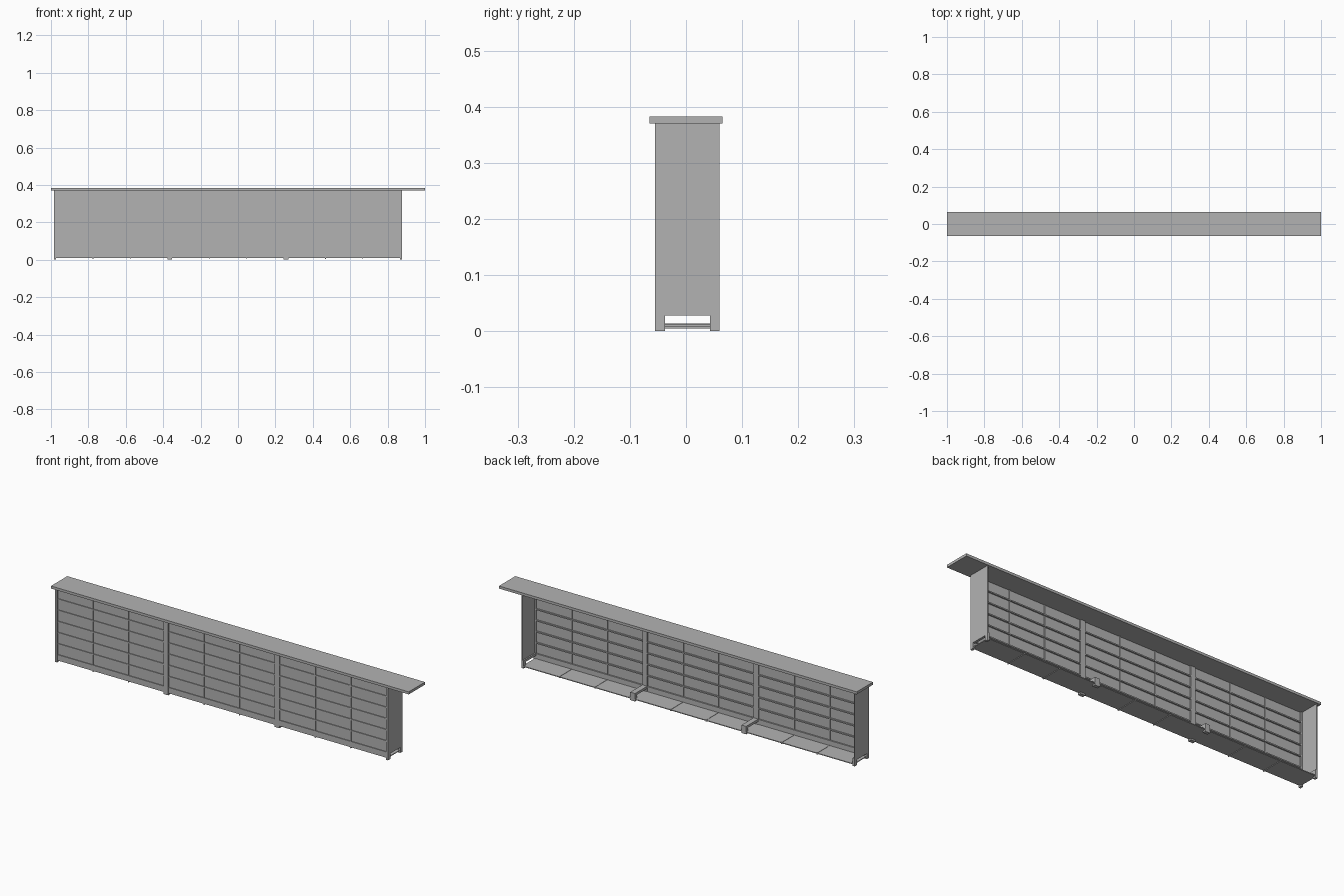
import bpy
import bmesh

cube = bpy.data.objects.get("Cube")
if cube:
    bpy.data.objects.remove(cube, do_unlink=True)

grey = bpy.data.materials.new("plain_grey")
grey.use_nodes = True
color = (0.45, 0.45, 0.45, 1)
grey.diffuse_color = color
grey.node_tree.nodes["Principled BSDF"].inputs["Base Color"].default_value = color


def finish(name, bm):
    bmesh.ops.recalc_face_normals(bm, faces=bm.faces)
    mesh = bpy.data.meshes.new(name)
    bm.to_mesh(mesh)
    bm.free()
    mesh.materials.append(grey)
    obj = bpy.data.objects.new(name, mesh)
    bpy.context.collection.objects.link(obj)
    return obj


def box(name, x, y, z):
    """Box from (min, max) pairs."""
    bm = bmesh.new()
    bmesh.ops.create_cube(bm, size=1)
    for v in bm.verts:
        for axis, (low, high) in enumerate((x, y, z)):
            v.co[axis] = high if v.co[axis] > 0 else low
    return finish(name, bm)


def side_profile(name, x, points):
    """Extrude a (y, z) outline across the x range."""
    bm = bmesh.new()
    face = bm.faces.new([bm.verts.new((x[0], y, z)) for y, z in points])
    extruded = bmesh.ops.extrude_face_region(bm, geom=[face])["geom"]
    moved = [v for v in extruded if isinstance(v, bmesh.types.BMVert)]
    bmesh.ops.translate(bm, verts=moved, vec=(x[1] - x[0], 0, 0))
    return finish(name, bm)


FRONT, BACK, TOP = -0.055, 0.06, 0.37
NOTCH_FRONT, NOTCH_BACK, NOTCH_TOP = -0.037, 0.043, 0.028
BAR_TOP = 0.04
notch = [(NOTCH_BACK, 0), (NOTCH_BACK, NOTCH_TOP),
         (NOTCH_FRONT, NOTCH_TOP), (NOTCH_FRONT, 0)]

# Counter top, overhanging further at the left end
box("counter_top", (-1, 1), (-0.065, 0.065), (TOP, 0.383))

# End boards with a notch between their feet
end_outline = [(FRONT, 0), (FRONT, TOP), (BACK, TOP), (BACK, 0)] + notch
side_profile("right_end_board", (-0.985, -0.98), end_outline)
side_profile("left_end_board", (0.872, 0.877), end_outline)

# Frames: front post and low foot bar running to the back
frame_outline = [(FRONT, 0), (FRONT, TOP), (NOTCH_FRONT, TOP),
                 (NOTCH_FRONT, BAR_TOP), (BACK, BAR_TOP), (BACK, 0)] + notch
frames = {"right_end_frame": (-0.98, -0.973), "right_inner_frame": (-0.378, -0.352),
          "left_inner_frame": (0.243, 0.27), "left_end_frame": (0.865, 0.872)}
for name, span in frames.items():
    side_profile(name, span, frame_outline)

# Floor below the counter
box("floor_board", (-0.98, 0.872), (-0.05, BACK), (0.008, 0.012))

# Three bays of recessed panels, each with rails and thin dividers
bays = {"right": (-0.973, -0.378), "middle": (-0.352, 0.243), "left": (0.27, 0.865)}
divider_outline = [(-0.054, 0.005), (-0.054, TOP), (-0.039, TOP),
                   (-0.039, 0.0135), (BACK, 0.0135), (BACK, 0.005)]
for bay, (start, end) in bays.items():
    box(bay + "_front_panel", (start, end), (-0.049, -0.043), (0.01, TOP))
    box(bay + "_kick_board", (start, end), (-0.053, -0.039), (0.01, 0.036))
    for row in range(6):
        z = 0.036 + 0.0565 * row
        box(f"{bay}_rail_{row + 1}", (start, end), (-0.053, -0.036), (z - 0.003, z + 0.003))
    for column in (1, 2):
        x = start + (end - start) * column / 3
        side_profile(f"{bay}_divider_{column}", (x - 0.002, x + 0.002), divider_outline)
